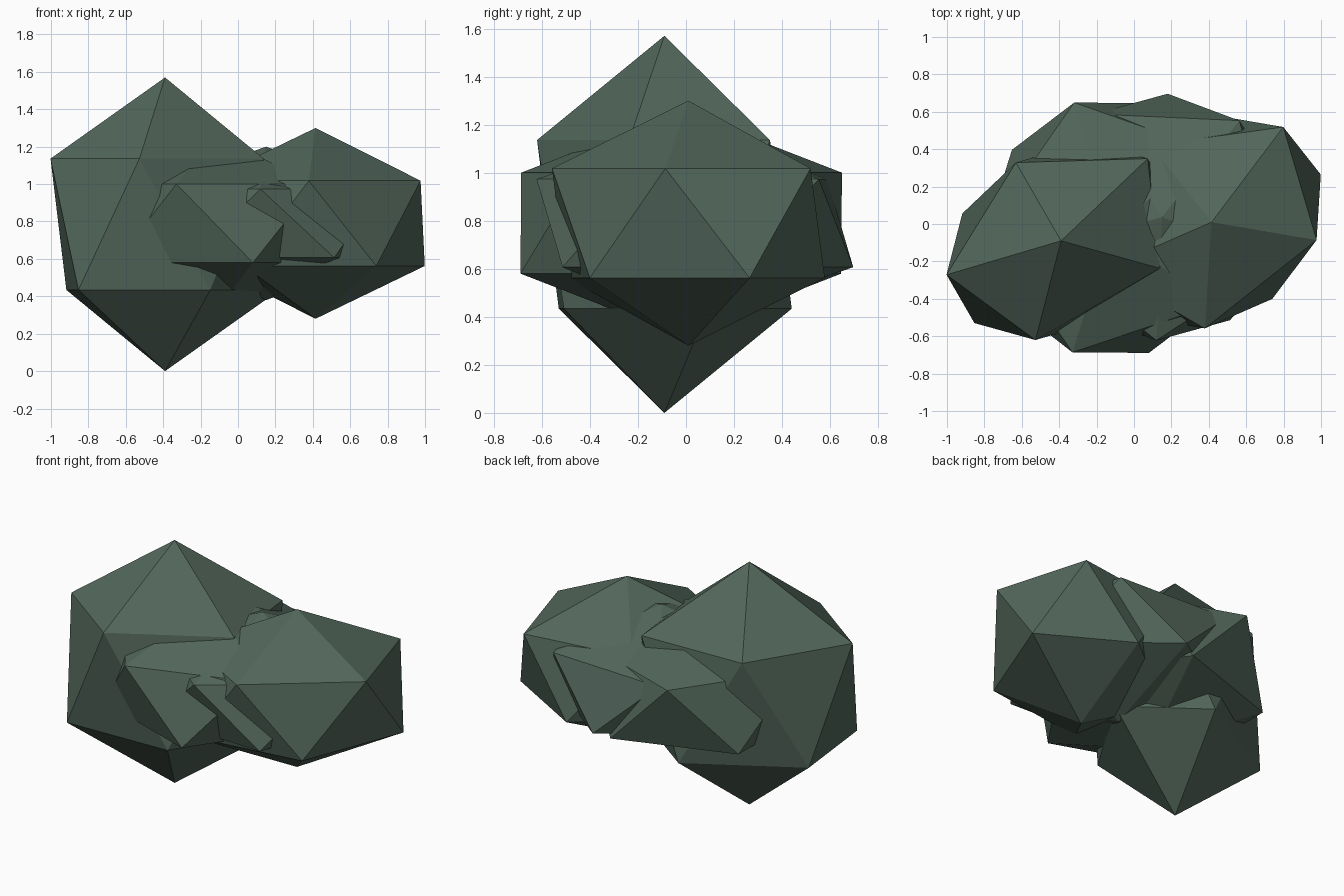
import bpy
import math

if "Cube" in bpy.data.objects:
    bpy.data.objects.remove(bpy.data.objects["Cube"])

# One flat dark grey-green for all the foliage
green = bpy.data.materials.new("dark_foliage_green")
green.diffuse_color = (0.085, 0.135, 0.105, 1.0)
green.use_nodes = True
green.node_tree.nodes["Principled BSDF"].inputs["Base Color"].default_value = green.diffuse_color


def clump(name, centre, radii, turn):
    """A stretched, flat-faced 20-sided leaf clump turned about z."""
    bpy.ops.mesh.primitive_ico_sphere_add(subdivisions=1, radius=1)
    ob = bpy.context.object
    ob.name = name
    ob.location = centre
    ob.scale = radii
    ob.rotation_euler = (0, 0, math.radians(turn))
    ob.data.materials.append(green)
    return ob


# Four overlapping clumps form the bush
clump("tall_left_clump", (-0.39, -0.09, 0.785), (0.54, 0.73, 0.785), 120)
clump("right_clump", (0.415, 0.01, 0.79), (0.585, 0.724, 0.51), 128.3)
clump("middle_clump", (-0.12, -0.02, 0.79), (0.74, 0.785, 0.47), 179.6)
clump("inner_clump", (0.15, 0.037, 0.79), (0.738, 0.74, 0.41), 267.4)
